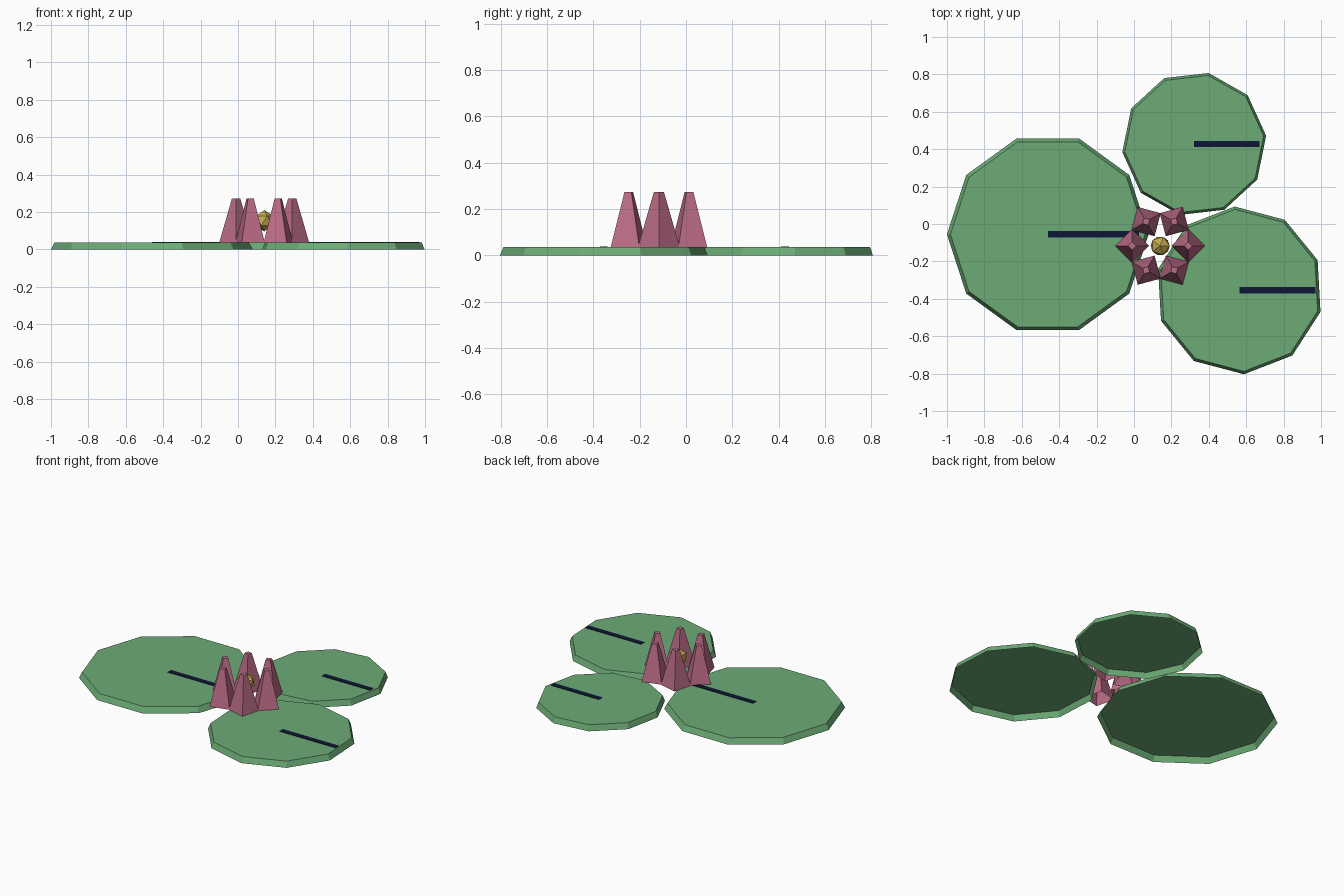
import bpy, bmesh
from math import cos, sin, pi, radians

if "Cube" in bpy.data.objects:
    bpy.data.objects.remove(bpy.data.objects["Cube"])


def material(name, rgb):
    m = bpy.data.materials.new(name)
    m.diffuse_color = (*rgb, 1)
    m.use_nodes = True
    m.node_tree.nodes["Principled BSDF"].inputs["Base Color"].default_value = m.diffuse_color
    return m


GREEN = material("leaf_green", (0.15, 0.41, 0.18))
DARK = material("slit_dark", (0.004, 0.008, 0.035))
PINK = material("petal_pink", (0.50, 0.15, 0.24))
GOLD = material("gold", (0.55, 0.40, 0.08))


def add_object(name, bm, mat, loc):
    mesh = bpy.data.meshes.new(name)
    bm.to_mesh(mesh)
    bm.free()
    mesh.materials.append(mat)
    obj = bpy.data.objects.new(name, mesh)
    obj.location = loc
    bpy.context.collection.objects.link(obj)
    return obj


# Tapered shell with a flat top and an open underside
def open_frustum(name, sides, r_low, r_high, height, turn, loc, mat):
    bm = bmesh.new()
    low, high = [[bm.verts.new((r * cos(turn + 2 * pi * i / sides),
                                r * sin(turn + 2 * pi * i / sides), z))
                  for i in range(sides)] for r, z in ((r_low, 0), (r_high, height))]
    bm.faces.new(high)
    for i in range(sides):
        j = (i + 1) % sides
        bm.faces.new((low[i], low[j], high[j], high[i]))
    return add_object(name, bm, mat, loc)


def box(name, size, loc, mat):
    bm = bmesh.new()
    bmesh.ops.create_cube(bm, size=1)
    bmesh.ops.scale(bm, vec=size, verts=bm.verts)
    return add_object(name, bm, mat, loc)


# Lily pads, each with a dark slit running from its centre towards +x
PAD_H = 0.037
pads = [(-0.461, -0.055, 0.539, 0), (0.322, 0.428, 0.387, 6.5), (0.563, -0.355, 0.449, -14.8)]
for n, (x, y, r, turn) in enumerate(pads, 1):
    open_frustum(f"lily_pad_{n}", 10, r, r * 0.965, PAD_H, radians(turn), (x, y, 0), GREEN)
    length = r * 0.905
    box(f"pad_slit_{n}", (length, 0.034, 0.003), (x + length / 2, y, PAD_H + 0.0018), DARK)

# Flower: ring of six four-sided petals
FX, FY = 0.14, -0.117
for k in range(6):
    a = k * pi / 3
    open_frustum(f"petal_{k + 1}", 4, 0.09, 0.022, 0.236, a,
                 (FX + 0.15 * cos(a), FY + 0.15 * sin(a), PAD_H), PINK)

# Flower centre
bm = bmesh.new()
bmesh.ops.create_icosphere(bm, subdivisions=1, radius=0.057)
add_object("flower_centre", bm, GOLD, (FX, FY, 0.153))
